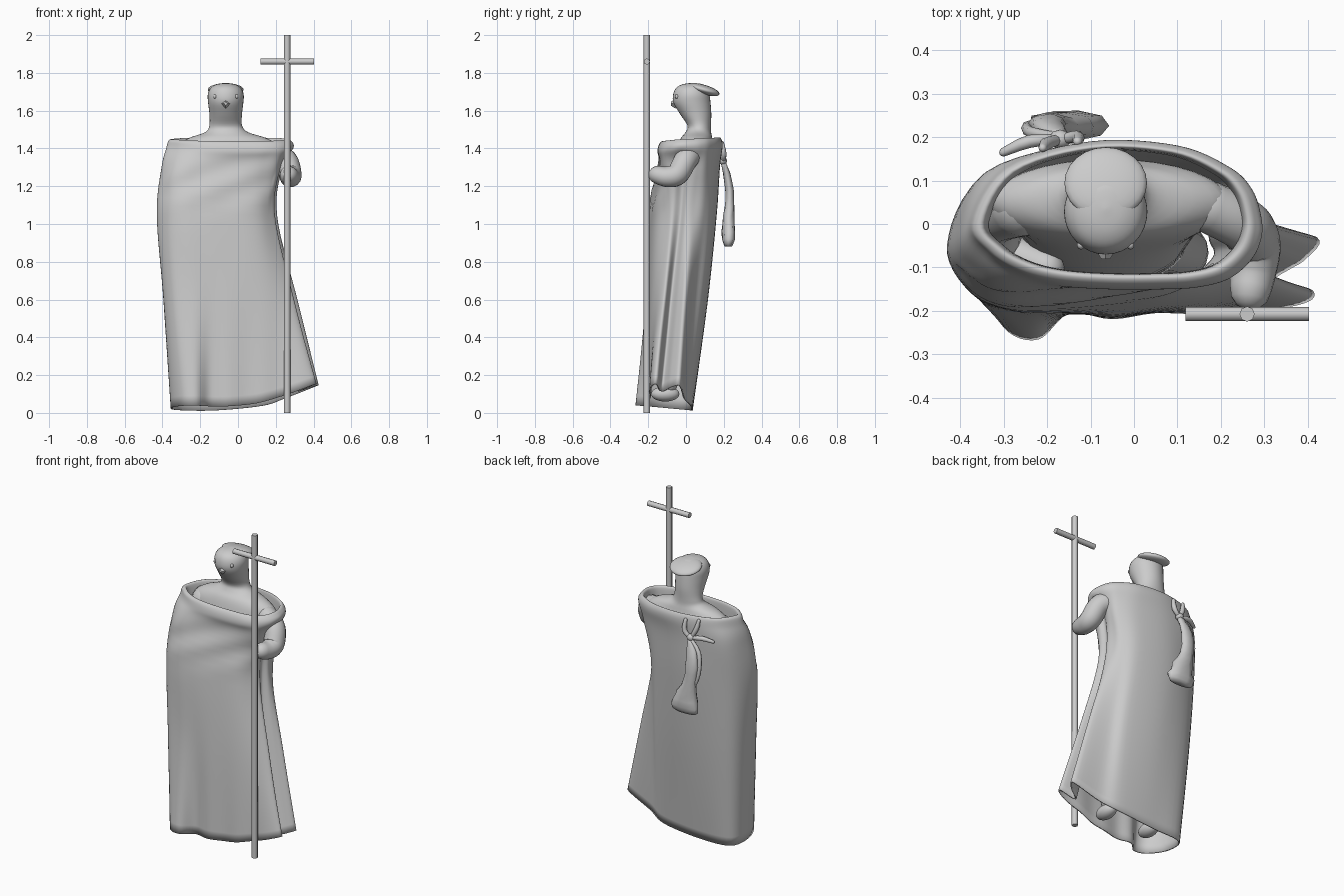
import bpy, bmesh, math, random
from mathutils import Vector, Matrix

if "Cube" in bpy.data.objects:
    bpy.data.objects.remove(bpy.data.objects["Cube"])

random.seed(4)
grey = bpy.data.materials.new("stone_grey")
grey.diffuse_color = (0.6, 0.6, 0.6, 1)
grey.use_nodes = True
grey.node_tree.nodes["Principled BSDF"].inputs["Base Color"].default_value = grey.diffuse_color


def finish(name, bm, sharp=None, fix=True):
    if fix:
        bmesh.ops.recalc_face_normals(bm, faces=bm.faces)
    me = bpy.data.meshes.new(name)
    bm.to_mesh(me)
    bm.free()
    me.materials.append(grey)
    for p in me.polygons:
        p.use_smooth = True
    if sharp:
        me.set_sharp_from_angle(angle=math.radians(sharp))
    ob = bpy.data.objects.new(name, me)
    bpy.context.collection.objects.link(ob)
    return ob


def spline(pts, steps, closed=False):
    """Catmull-Rom curve through points of any dimension."""
    n = len(pts)
    out = []
    for i in range(n if closed else n - 1):
        ids = (i - 1, i, i + 1, i + 2)
        a, b, c, d = [pts[k % n] if closed else pts[min(max(k, 0), n - 1)] for k in ids]
        for s in range(steps):
            t = s / steps
            out.append(tuple(0.5 * (2 * q + (r - p) * t + (2 * p - 5 * q + 4 * r - u) * t * t
                                    + (3 * q - p - 3 * r + u) * t ** 3)
                             for p, q, r, u in zip(a, b, c, d)))
    if not closed:
        out.append(tuple(pts[-1]))
    return out


def skin(name, rings, caps=True):
    bm = bmesh.new()
    rows = [[bm.verts.new(p) for p in r] for r in rings]
    n = len(rows[0])
    for lo, hi in zip(rows, rows[1:]):
        for j in range(n):
            k = (j + 1) % n
            bm.faces.new((lo[j], lo[k], hi[k], hi[j]))
    if caps:
        bm.faces.new(rows[0][::-1])
        bm.faces.new(rows[-1])
    return finish(name, bm, None, caps)


def stack(name, ovals, n=32, steps=4, jitter=0.0):
    """Horizontal ovals (x, y, z, rx, ry) joined upward."""
    rings = []
    for x, y, z, rx, ry in spline(ovals, steps):
        ring = []
        for j in range(n):
            a = 2 * math.pi * j / n
            k = 1 + random.uniform(-jitter, jitter)
            ring.append((x + max(rx, .002) * k * math.cos(a), y + max(ry, .002) * k * math.sin(a), z))
        rings.append(ring)
    return skin(name, rings)


def tube(name, path, n=16, steps=6):
    """Round limb along (x, y, z, radius) points, with domed ends."""
    pts = spline(path, steps)
    P = [Vector(p[:3]) for p in pts]
    R = [p[3] for p in pts]
    t0, t1 = (P[0] - P[1]).normalized(), (P[-1] - P[-2]).normalized()
    dome = [(math.sin(a), math.cos(a)) for a in (0.5, 0.95, 1.3, 1.53)]
    P = [P[0] + t0 * R[0] * s for s, c in dome[::-1]] + P + [P[-1] + t1 * R[-1] * s for s, c in dome]
    R = [R[0] * c for s, c in dome[::-1]] + R + [R[-1] * c for s, c in dome]
    rings, side = [], None
    for i, p in enumerate(P):
        t = (P[min(i + 1, len(P) - 1)] - P[max(i - 1, 0)]).normalized()
        side = t.orthogonal() if side is None else side - t * side.dot(t)
        side.normalize()
        up = t.cross(side)
        rings.append([p + R[i] * (math.cos(2 * math.pi * j / n) * side
                                  + math.sin(2 * math.pi * j / n) * up) for j in range(n)])
    return skin(name, rings)


def ellipsoid(name, loc, radii, tilt=0.0, u=24, v=14):
    bm = bmesh.new()
    bmesh.ops.create_uvsphere(bm, u_segments=u, v_segments=v, radius=1)
    m = Matrix.Translation(loc) @ Matrix.Rotation(tilt, 4, 'X') @ Matrix.Diagonal((*radii, 1))
    bmesh.ops.transform(bm, matrix=m, verts=bm.verts)
    return finish(name, bm)


def rod(name, a, b, r):
    a, b = Vector(a), Vector(b)
    bm = bmesh.new()
    bmesh.ops.create_cone(bm, cap_ends=True, segments=8, radius1=r, radius2=r, depth=(b - a).length)
    m = Matrix.Translation((a + b) / 2) @ (b - a).to_track_quat('Z', 'Y').to_matrix().to_4x4()
    bmesh.ops.transform(bm, matrix=m, verts=bm.verts)
    return finish(name, bm, 60)


# cloak: outlines from hem to rim, counterclockwise from the front left
hem = [(-.355, -.12), (-.3, -.24), (-.22, -.262), (-.15, -.21), (-.05, -.215), (.1, -.205), (.25, -.195), (.39, -.185),
       (.41, -.155), (.325, -.125), (.39, -.085), (.42, -.03), (.25, -.005), (.13, .03), (-.12, .035), (-.32, .015)]
knee = [(-.395, -.09), (-.345, -.185), (-.25, -.212), (-.15, -.208), (-.05, -.208), (.08, -.195), (.18, -.175),
        (.27, -.14), (.295, -.11), (.235, -.08), (.29, -.04), (.31, 0), (.2, .045), (.12, .095), (-.12, .115), (-.35, .06)]
waist = [(-.43, -.05), (-.385, -.145), (-.3, -.19), (-.18, -.195), (-.06, -.185), (.05, -.17), (.12, -.145),
         (.175, -.1), (.195, -.07), (.18, -.03), (.205, 0), (.2, .04), (.17, .095), (.08, .145), (-.15, .16), (-.36, .09)]
chest = [(-.405, -.03), (-.36, -.11), (-.29, -.145), (-.18, -.15), (-.06, -.145), (.05, -.14), (.13, -.13), (.2, -.11),
         (.225, -.06), (.21, -.02), (.23, .02), (.235, .06), (.21, .11), (.1, .16), (-.12, .178), (-.34, .12)]
rim = [(-.38, 0), (-.34, -.07), (-.27, -.115), (-.18, -.14), (-.06, -.15), (.07, -.15), (.15, -.145), (.22, -.125),
       (.27, -.08), (.29, -.03), (.29, .02), (.27, .08), (.22, .13), (.1, .18), (-.1, .19), (-.3, .13)]


def inset(k, front=0.0):
    return [(-.045 + (x + .045) * k, .02 + (y - .02) * (k if y > 0 else k - front)) for x, y in rim]


levels = [(.025, hem), (.6, knee), (1.05, waist), (1.3, chest), (1.4, rim),
          (1.442, inset(.96, .04)), (1.442, inset(.89, .09)), (1.37, inset(.86, .08))]
outlines = []
for i, (z, pts) in enumerate(levels):
    # raised right hem, and a rim that dips at the front
    shift = [z + (.125 * max(0, x / .42) ** 1.4 - .09 * (y + .1) if i == 0 else
                  -.11 * max(0, -y - .03) + .05 * max(0, y) if i > 3 else 0) for x, y in pts]
    outlines.append(spline([(x, y, s) for (x, y), s in zip(pts, shift)], 6, True))
columns = [spline(list(col), 7) for col in zip(*outlines)]
rings = []
for i in range(len(columns[0])):
    ring = []
    for col in columns:
        x, y, z = col[i]
        if y < -.1 and i < 30:  # soft folds across the front
            y += .004 * math.sin(x * 34) * max(0, 1 - z / .7)
            y += .008 * math.sin((z - .45 * x) * 34) * max(0, 1 - abs(z - 1.2) / .17)
        ring.append((x, y, z))
    rings.append(ring)
cloak = skin("cloak", rings, caps=False)
mod = cloak.modifiers.new("cloth_thickness", 'SOLIDIFY')
mod.thickness = 0.008

# body, neck and head in one smooth stack
stack("body_and_head", [
    (-.05, -.04, .7, .17, .1), (-.06, -.015, 1.0, .19, .115), (-.06, .03, 1.25, .23, .11), (-.055, .05, 1.39, .275, .1),
    (-.055, .055, 1.45, .215, .085), (-.06, .065, 1.485, .115, .068), (-.065, .07, 1.52, .087, .062),
    (-.065, .052, 1.58, .086, .082), (-.065, .032, 1.64, .093, .098), (-.065, .028, 1.685, .095, .096),
    (-.065, .03, 1.72, .08, .082), (-.065, .035, 1.74, .047, .052), (-.065, .035, 1.747, .003, .003)])
ellipsoid("cap", (-.065, .094, 1.711), (.095, .086, .026), -.28)
for side in (-1, 1):
    ellipsoid("eye", (-.065 + side * .057, -.048, 1.675), (.009, .011, .012), 0, 10, 8)

# pointed nose
bm = bmesh.new()
bmesh.ops.create_cone(bm, cap_ends=True, segments=4, radius1=.026, radius2=.01, depth=.025)
bmesh.ops.transform(bm, matrix=Matrix.Translation((-.065, -.068, 1.637)) @ Matrix.Rotation(math.pi / 2, 4, 'X'),
                    verts=bm.verts)
finish("nose", bm, 30)

# arms and legs
tube("staff_arm", [(.17, .04, 1.38, .06), (.25, .0, 1.34, .062), (.277, -.045, 1.265, .06),
                   (.275, -.1, 1.25, .055), (.268, -.15, 1.26, .048)])
tube("hidden_arm", [(-.26, .04, 1.37, .07), (-.32, .0, 1.22, .05), (-.29, -.06, 1.12, .045), (-.2, -.1, 1.16, .04)])
for x in (-.2, .11):
    tube("leg", [(-.05 + (x + .05) * .5, -.03, .75, .08), (x, -.06, .4, .06), (x, -.09, .15, .045)])
    ellipsoid("foot", (x, -.11, .1), (.045, .075, .04))

# cross staff
rod("staff", (.26, -.207, 0), (.26, -.207, 2), .0175)
rod("staff_crossbar", (.118, -.207, 1.86), (.402, -.207, 1.86), .0165)

# tied bag hanging on the back
stack("bag", [(-.15, .225, .88, .075, .018), (-.155, .226, .92, .092, .036), (-.165, .225, 1.0, .066, .034),
              (-.19, .23, 1.09, .042, .026), (-.2, .23, 1.18, .04, .022), (-.19, .215, 1.27, .034, .02),
              (-.17, .195, 1.33, .016, .014)], n=10, steps=2, jitter=.12)
ellipsoid("bag_knot", (-.17, .195, 1.335), (.026, .022, .022), 0, 10, 8)
for path in ([(-.17, .195, 1.33, .011), (-.24, .19, 1.345, .015), (-.3, .165, 1.33, .01)],
             [(-.17, .195, 1.33, .011), (-.13, .2, 1.37, .015), (-.13, .19, 1.43, .011)],
             [(-.17, .195, 1.33, .011), (-.2, .185, 1.39, .015), (-.21, .175, 1.44, .01)],
             [(-.17, .2, 1.33, .01), (-.235, .21, 1.26, .013), (-.245, .225, 1.14, .012), (-.21, .23, 1.04, .01)]):
    tube("bag_tie", path, 8, 3)
